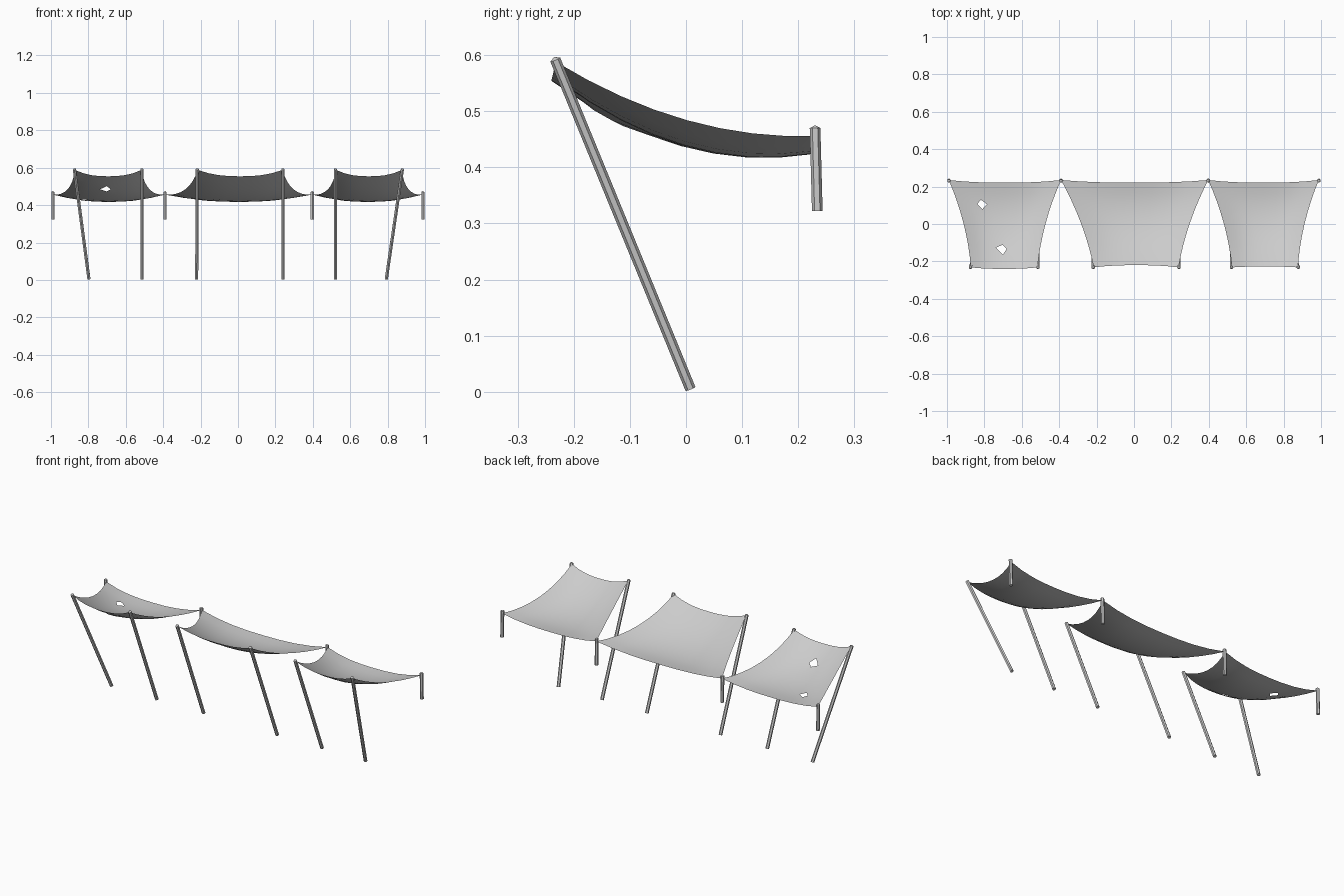
import bpy, bmesh
from mathutils import Vector

if "Cube" in bpy.data.objects:
    bpy.data.objects.remove(bpy.data.objects["Cube"])


def make_object(name, bm):
    mesh = bpy.data.meshes.new(name)
    bm.to_mesh(mesh)
    bm.free()
    obj = bpy.data.objects.new(name, mesh)
    bpy.context.collection.objects.link(obj)
    return obj


def pole(name, bottom, top, r=0.0095, sides=6):
    """Straight pole with a flat foot and a low pointed cap."""
    a, b = Vector(bottom), Vector(top)
    axis = (b - a).normalized()
    side = axis.cross(Vector((1, 0, 0))).normalized()
    other = axis.cross(side)
    bm = bmesh.new()
    from math import cos, sin, tau
    rings = []
    for c in (a, b):
        rings.append([bm.verts.new(c + r * (cos(tau * i / sides) * side + sin(tau * i / sides) * other))
                      for i in range(sides)])
    tip = bm.verts.new(b + axis * 0.005)
    bm.faces.new(rings[0])
    for i in range(sides):
        j = (i + 1) % sides
        bm.faces.new((rings[0][i], rings[0][j], rings[1][j], rings[1][i]))
        bm.faces.new((rings[1][i], rings[1][j], tip))
    bmesh.ops.recalc_face_normals(bm, faces=bm.faces[:])
    return make_object(name, bm)


def sheet(name, front, back, front_bow, holes=(), n=8):
    """Sagging cloth between two front and two back corner x positions."""
    bm = bmesh.new()
    grid = []
    for j in range(n + 1):
        t = j / n
        row = []
        for i in range(n + 1):
            s = 2 * i / n - 1
            sag = 1 - abs(s) ** 2.5
            left = front[0] * (1 - t) + back[0] * t + 0.08 * t * (1 - t)
            right = front[1] * (1 - t) + back[1] * t - 0.08 * t * (1 - t)
            x = left + (right - left) * i / n
            y = -0.232 + 0.467 * t + sag * (front_bow * (1 - t) - 0.014 * t)
            z = 0.588 - 0.284 * t + 0.152 * t * t
            z -= sag * (0.034 + 0.049 * t - 0.05 * t * t)
            row.append(bm.verts.new((x, y, z)))
        grid.append(row)
    for j in range(n):
        for i in range(n):
            bm.faces.new((grid[j][i], grid[j][i + 1], grid[j + 1][i + 1], grid[j + 1][i]))
    # torn holes: slide an inner vertex to the spot, chamfer it, remove the facet
    inner = [v for row in grid[1:-1] for v in row[1:-1]]
    for hx, hy, size in holes:
        v = min(inner, key=lambda p: (p.co.x - hx) ** 2 + (p.co.y - hy) ** 2)
        inner.remove(v)
        v.co.x, v.co.y = hx, hy
        res = bmesh.ops.bevel(bm, geom=[v], offset=size, offset_type='OFFSET',
                              segments=1, profile=0.5, affect='VERTICES')
        bmesh.ops.delete(bm, geom=res['faces'], context='FACES_ONLY')
        inner = [p for p in inner if p.is_valid]
    for f in bm.faces:
        f.smooth = True
    return make_object(name, bm)


# Long leaning poles at the front: (foot x, top x)
for k, (x0, x1) in enumerate([(-0.797, -0.875), (-0.514, -0.514), (-0.221, -0.218),
                              (0.24, 0.24), (0.521, 0.521), (0.793, 0.879)]):
    pole(f"front_pole_{k + 1}", (x0, 0.008, 0.005), (x1, -0.233, 0.592))

# Short posts at the back
back_x = (-0.99, -0.39, 0.397, 0.988)
for k, x in enumerate(back_x):
    pole(f"back_post_{k + 1}", (x, 0.234, 0.322), (x, 0.23, 0.47))

# Cloth sheets
sheet("left_cloth", (-0.872, -0.516), (-0.99, -0.39), -0.008,
      holes=[(-0.812, 0.105, 0.026), (-0.71, -0.14, 0.031)])
sheet("middle_cloth", (-0.215, 0.238), (-0.39, 0.397), 0.012)
sheet("right_cloth", (0.524, 0.876), (0.397, 0.988), 0.005)
